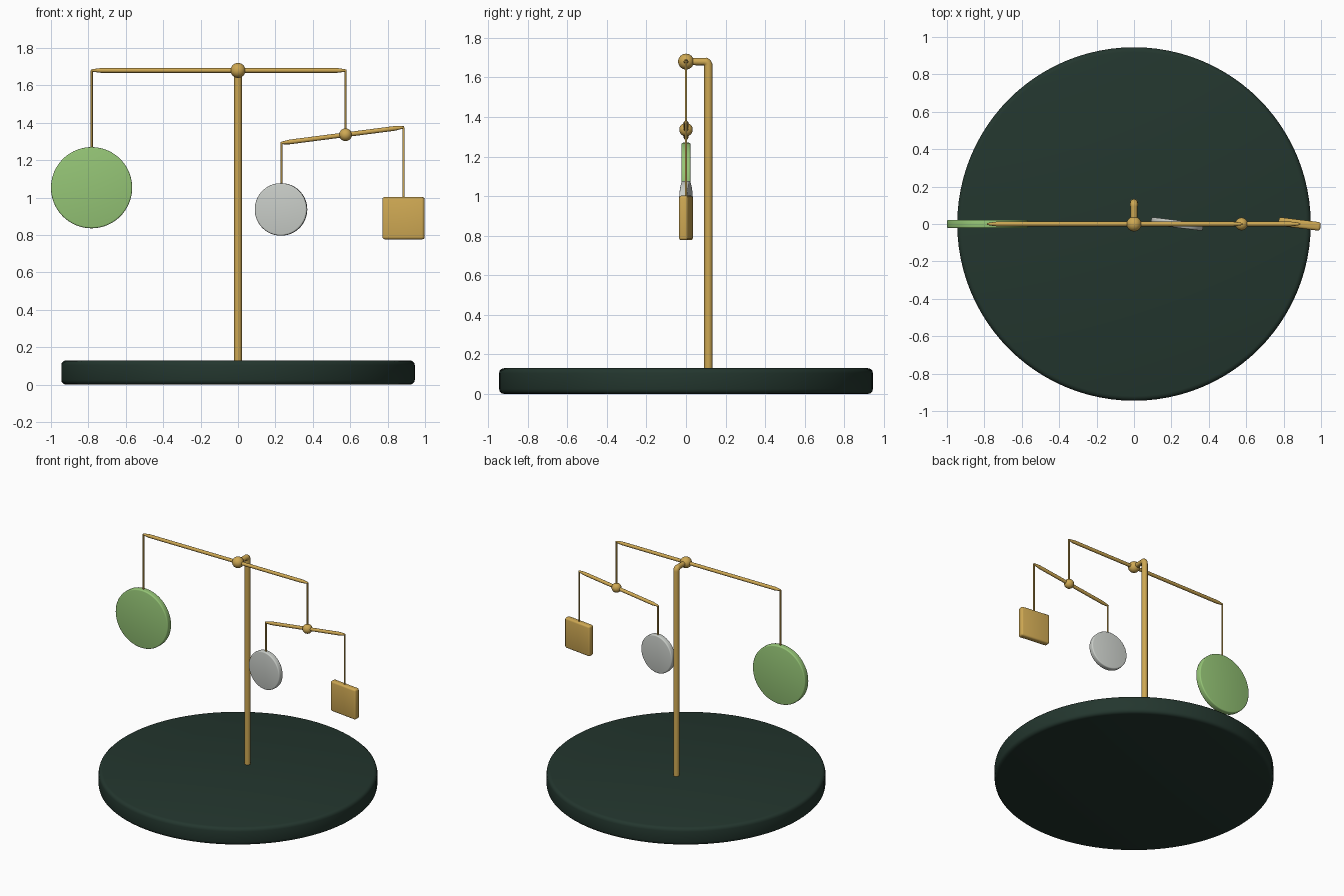
import bpy, bmesh, math
from mathutils import Matrix, Vector

if "Cube" in bpy.data.objects:
    bpy.data.objects.remove(bpy.data.objects["Cube"])


def material(name, rgb):
    """Flat colour from 0-255 display values."""
    def lin(c):
        c /= 255
        return c / 12.92 if c <= 0.04045 else ((c + 0.055) / 1.055) ** 2.4
    m = bpy.data.materials.new(name)
    m.diffuse_color = (*[lin(c) for c in rgb], 1)
    m.use_nodes = True
    m.node_tree.nodes["Principled BSDF"].inputs["Base Color"].default_value = m.diffuse_color
    return m


GOLD = material("brushed gold", (206, 168, 83))
DARK = material("dark green", (35, 54, 46))
GREEN = material("leaf green", (149, 197, 118))
SILVER = material("silver grey", (200, 204, 199))


def add_mesh(name, mesh, mat, angle=35):
    ob = bpy.data.objects.new(name, mesh)
    bpy.context.collection.objects.link(ob)
    mesh.materials.clear()
    mesh.materials.append(mat)
    bpy.ops.object.select_all(action='DESELECT')
    ob.select_set(True)
    bpy.context.view_layer.objects.active = ob
    bpy.ops.object.shade_smooth_by_angle(angle=math.radians(angle))
    return ob


def from_bmesh(name, bm, mat):
    mesh = bpy.data.meshes.new(name)
    bm.to_mesh(mesh)
    bm.free()
    return add_mesh(name, mesh, mat)


def bevel_sharp(bm, width, segments=3):
    edges = [e for e in bm.edges if e.calc_face_angle(0) > 1]
    bmesh.ops.bevel(bm, geom=edges, offset=width, segments=segments,
                    profile=0.5, affect='EDGES')


def disc(name, radius, thick, bevel, mat, loc, upright=True, turn=0):
    bm = bmesh.new()
    bmesh.ops.create_cone(bm, cap_ends=True, segments=96, radius1=radius,
                          radius2=radius, depth=thick)
    bevel_sharp(bm, bevel)
    rot = Matrix.Rotation(math.radians(turn), 4, 'Z')
    if upright:
        rot = rot @ Matrix.Rotation(math.pi / 2, 4, 'X')
    bm.transform(Matrix.Translation(loc) @ rot)
    return from_bmesh(name, bm, mat)


def ball(name, radius, loc):
    bm = bmesh.new()
    bmesh.ops.create_uvsphere(bm, u_segments=32, v_segments=16, radius=radius)
    bm.transform(Matrix.Translation(loc))
    return from_bmesh(name, bm, GOLD)


def tube(name, points, radii):
    """Round rod through points, with its own radius at each point."""
    cu = bpy.data.curves.new(name, 'CURVE')
    cu.dimensions = '3D'
    cu.bevel_depth = 1
    cu.bevel_resolution = 4
    cu.use_fill_caps = True
    sp = cu.splines.new('POLY')
    sp.points.add(len(points) - 1)
    for p, co, r in zip(sp.points, points, radii):
        p.co = (*co, 1)
        p.radius = r
    tmp = bpy.data.objects.new(name + "_path", cu)
    bpy.context.collection.objects.link(tmp)
    deps = bpy.context.evaluated_depsgraph_get()
    mesh = bpy.data.meshes.new_from_object(tmp.evaluated_get(deps))
    bpy.data.objects.remove(tmp)
    return add_mesh(name, mesh, GOLD, 50)


def beam(name, a, b, r=0.0125):
    """Balance bar with ends tapering down to the string."""
    a, b = Vector(a), Vector(b)
    d = (b - a).normalized()
    tube(name, [a - d * 0.005, a + d * 0.01, a + d * 0.045,
                b - d * 0.045, b - d * 0.01, b + d * 0.005],
         [0.005, 0.008, r, r, 0.008, 0.005])


def string(name, x, top, bottom):
    tube(name, [(x, 0, top), (x, 0, bottom)], [0.0055, 0.0055])


# Round base
disc("base", 0.945, 0.13, 0.025, DARK, (0, 0, 0.065), upright=False)

# Post with a small rounded elbow reaching forward to the main pivot
PY, TOP, R = 0.113, 1.68, 0.021
bend = [(0, PY - 0.02 + 0.02 * math.cos(t), TOP - 0.02 + 0.02 * math.sin(t))
        for t in [i * math.pi / 12 for i in range(7)]]
tube("post", [(0, PY, 0.12)] + bend + [(0, 0, TOP)], [R] * 7 + [0.019, 0.018])

# Main bar and its pivot
beam("main_bar", (-0.78, 0, TOP), (0.575, 0, TOP))
ball("main_pivot", 0.04, (0, 0, TOP))

# Lower bar, tilted, with its pivot
beam("lower_bar", (0.232, 0, 1.292), (0.883, 0, 1.376))
ball("lower_pivot", 0.034, (0.575, 0, 1.336))

# Strings
string("large_disc_string", -0.782, TOP, 1.26)
string("lower_pivot_string", 0.575, TOP, 1.34)
string("small_disc_string", 0.232, 1.292, 1.06)
string("square_string", 0.885, 1.376, 0.99)

# Hanging shapes
disc("large_disc", 0.217, 0.045, 0.008, GREEN, (-0.783, 0, 1.053))
disc("small_disc", 0.14, 0.04, 0.008, SILVER, (0.23, 0, 0.937), turn=-7)

bm = bmesh.new()
bmesh.ops.create_cube(bm, size=1)
bm.transform(Matrix.Diagonal((0.226, 0.046, 0.226, 1)))
bevel_sharp(bm, 0.013)
bm.transform(Matrix.Translation((0.885, 0, 0.89)) @
             Matrix.Rotation(math.radians(-7), 4, 'Z'))
from_bmesh("square_plate", bm, GOLD)
